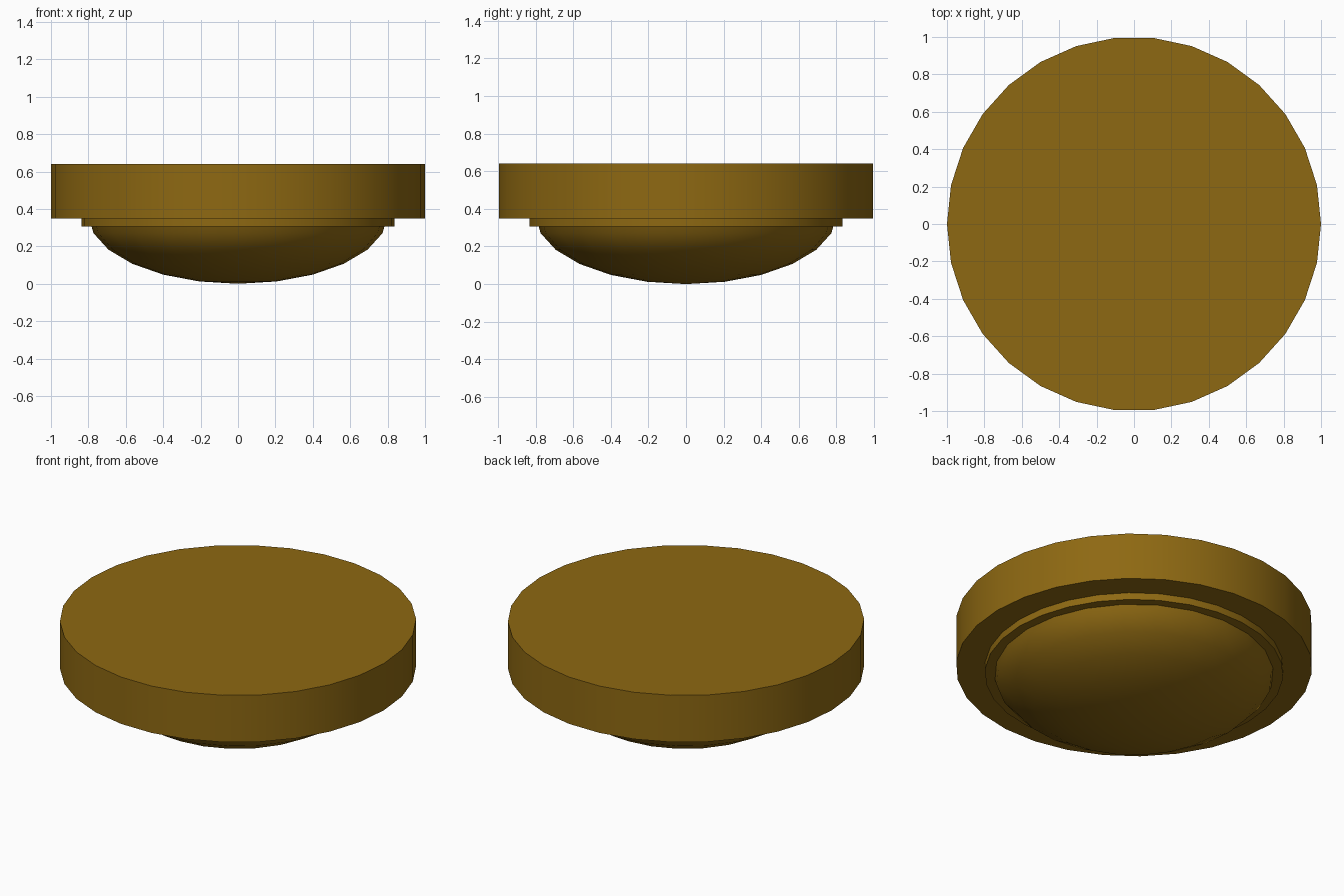
import bpy
import bmesh
import math
from mathutils import Matrix

cube = bpy.data.objects.get("Cube")
if cube:
    bpy.data.objects.remove(cube, do_unlink=True)

brass = bpy.data.materials.new("dark_brass")
brass.use_nodes = True
color = (0.27, 0.14, 0.006, 1.0)
brass.diffuse_color = color
brass.node_tree.nodes["Principled BSDF"].inputs["Base Color"].default_value = color


def finish(name, bm, angle):
    mesh = bpy.data.meshes.new(name)
    bm.to_mesh(mesh)
    bm.free()
    mesh.materials.append(brass)
    obj = bpy.data.objects.new(name, mesh)
    bpy.context.collection.objects.link(obj)
    bpy.ops.object.select_all(action='DESELECT')
    obj.select_set(True)
    bpy.context.view_layer.objects.active = obj
    bpy.ops.object.shade_smooth_by_angle(angle=math.radians(angle))
    return obj


def disc(name, radius, bottom, top):
    bm = bmesh.new()
    bmesh.ops.create_cone(bm, cap_ends=True, segments=30, radius1=radius, radius2=radius,
                          depth=top - bottom,
                          matrix=Matrix.Translation((0, 0, (bottom + top) / 2))
                          @ Matrix.Rotation(math.radians(12), 4, 'Z')
                          @ Matrix.Rotation(math.radians(90), 4, 'Z'))
    # turn a corner onto the x axis
    corner = min((abs(math.atan2(v.co.y, v.co.x)), math.atan2(v.co.y, v.co.x)) for v in bm.verts)[1]
    bmesh.ops.rotate(bm, verts=bm.verts, matrix=Matrix.Rotation(-corner, 3, 'Z'))
    return finish(name, bm, 30)


# Wide top disc and the narrow collar beneath it
disc("top_disc", 1.0, 0.35, 0.64)
disc("collar", 0.838, 0.307, 0.36)

# Shallow rounded underside: lower half of a flattened sphere
bm = bmesh.new()
bmesh.ops.create_uvsphere(bm, u_segments=24, v_segments=12, radius=1.0)
upper = [v for v in bm.verts if v.co.z > 0.01]
bmesh.ops.delete(bm, geom=upper, context='VERTS')
bmesh.ops.scale(bm, verts=bm.verts, vec=(0.8, 0.8, 0.365))
bmesh.ops.translate(bm, verts=bm.verts, vec=(0, 0, 0.365))
finish("rounded_base", bm, 40)
